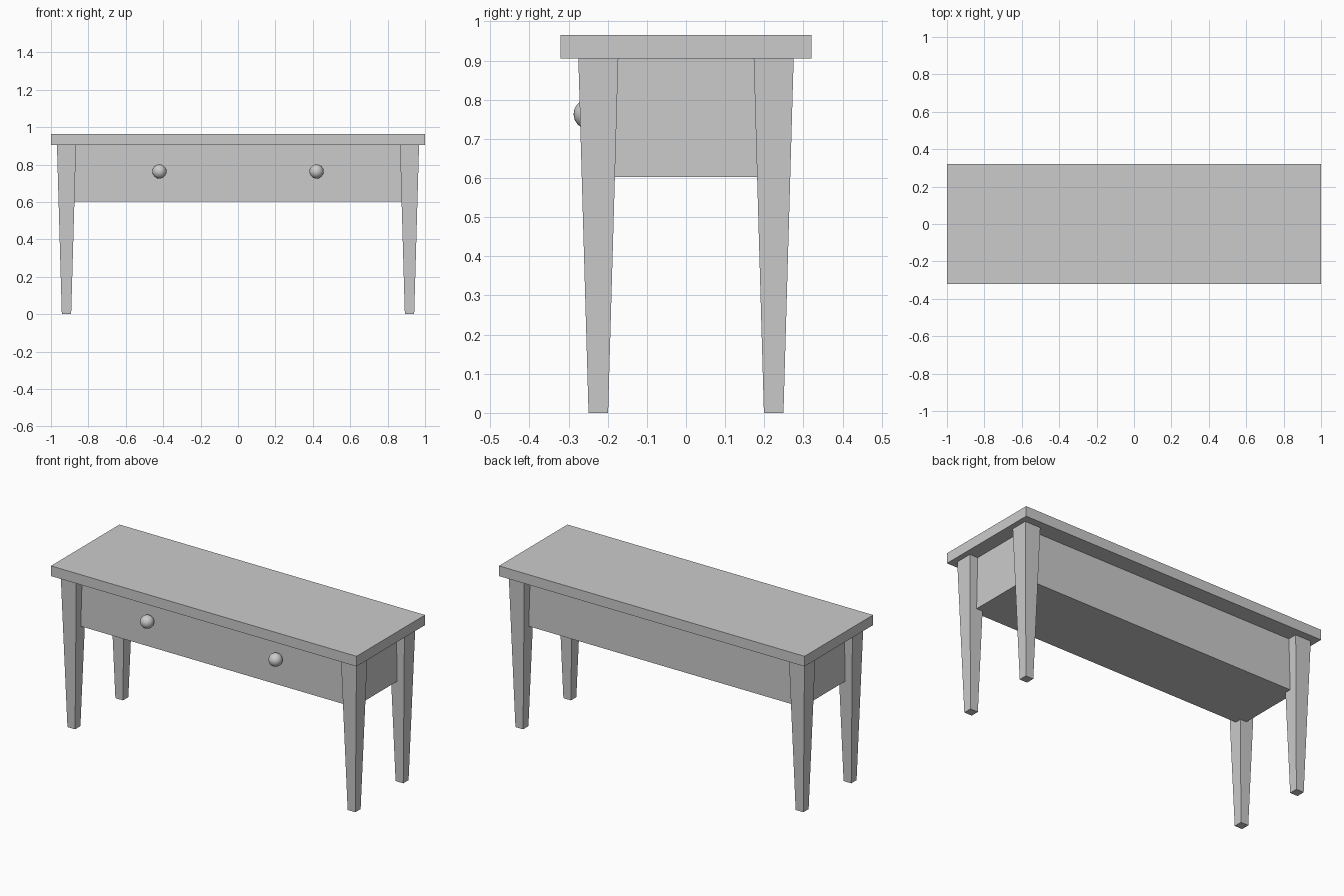
import bpy
import bmesh
from mathutils import Matrix, Vector

cube = bpy.data.objects.get("Cube")
if cube:
    bpy.data.objects.remove(cube, do_unlink=True)

grey = bpy.data.materials.new("plain_grey")
grey.use_nodes = True
colour = (0.6, 0.6, 0.6, 1)
grey.diffuse_color = colour
grey.node_tree.nodes["Principled BSDF"].inputs["Base Color"].default_value = colour


def add_object(name, bm):
    mesh = bpy.data.meshes.new(name)
    bm.to_mesh(mesh)
    bm.free()
    mesh.materials.append(grey)
    obj = bpy.data.objects.new(name, mesh)
    bpy.context.collection.objects.link(obj)
    return obj


def block(name, x, y, half_x, half_y, z0, z1, foot=1.0):
    """Upright box; foot scales its lower end for a taper."""
    bm = bmesh.new()
    bmesh.ops.create_cube(bm, size=2)
    for v in bm.verts:
        low = v.co.z < 0
        k = foot if low else 1.0
        v.co = Vector((x + v.co.x * half_x * k, y + v.co.y * half_y * k, z0 if low else z1))
    return add_object(name, bm)


TOP_UNDER = 0.905
LEG_X, LEG_Y = 0.917, 0.224

# Table top and the box beneath it, whose corners sit inside the legs
block("table_top", 0, 0, 1.0, 0.32, TOP_UNDER, 0.965)
block("drawer_box", 0, 0, 0.915, 0.22, 0.603, TOP_UNDER)

# Four tapered square legs
for side, sx in (("left", 1), ("right", -1)):
    for end, sy in (("front", -1), ("back", 1)):
        block(f"{end}_{side}_leg", sx * LEG_X, sy * LEG_Y, 0.051, 0.051, 0, TOP_UNDER, foot=0.49)

# Round drawer knobs
for side, sx in (("left", 1), ("right", -1)):
    bm = bmesh.new()
    place = Matrix.Translation((sx * 0.42, -0.249, 0.763))
    bmesh.ops.create_uvsphere(bm, u_segments=32, v_segments=16, radius=0.038, matrix=place)
    for f in bm.faces:
        f.smooth = True
    add_object(f"{side}_knob", bm)
